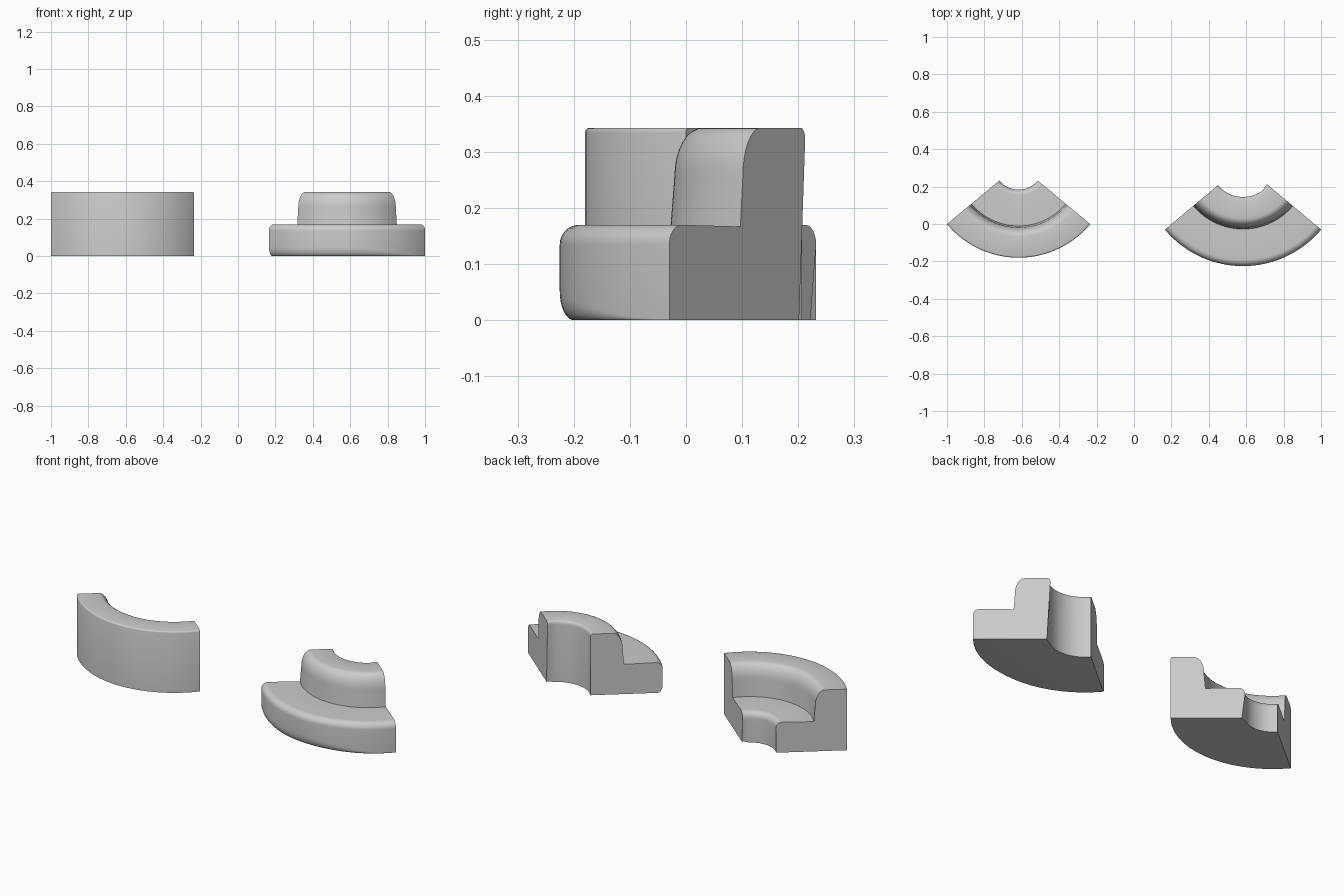
import bpy
import bmesh
import math
from mathutils import Vector

cube = bpy.data.objects.get("Cube")
if cube:
    bpy.data.objects.remove(cube, do_unlink=True)

fabric = bpy.data.materials.new("light_grey_fabric")
fabric.use_nodes = True
GREY = (0.6, 0.6, 0.6, 1)
fabric.diffuse_color = GREY
fabric.node_tree.nodes["Principled BSDF"].inputs["Base Color"].default_value = GREY

SEAT_TOP, BACK_TOP = 0.17, 0.343


def fade(t, start):
    """Smooth ramp from 0 at start to 1 at the end of the sweep."""
    u = max(0, (t - start) / (1 - start))
    return u * u * (3 - 2 * u)


def rounded(corner, before, after, steps=8):
    """Elliptical corner between offsets toward the neighbouring edges."""
    c, b, a = Vector(corner), Vector(before), Vector(after)
    angles = [math.pi / 2 * i / steps for i in range(steps + 1)]
    return [c + b * (1 - math.sin(q)) + a * (1 - math.cos(q)) for q in angles]


def inner_seat_profile(t):
    """Backrest on the outside of the curve, seat on the inside."""
    foot = 0.135 + 0.015 * fade(t, 0.85)
    return ([Vector((foot, 0)), Vector((0.4975, 0))]
            + rounded((0.4975, BACK_TOP), (0, -0.008), (-0.008, 0), 3)
            + rounded((0.335, BACK_TOP), (0.05, 0), (0, -0.085))
            + [Vector((0.328, SEAT_TOP - 0.003))]
            + rounded((0.134, SEAT_TOP), (0.03, 0), (0, -0.035)))


def outer_seat_profile(t):
    """Backrest on the inside of the curve, seat on the outside."""
    end = fade(t, 0.85)
    soft = 1.02 - fade(t, 0.5)
    return ([Vector((0.176 + 0.008 * end, 0))]
            + rounded((0.5445, 0), (-0.025 * soft, 0), (0, 0.05 * soft))
            + rounded((0.5445, SEAT_TOP), (0, -0.035), (-0.035, 0))
            + [Vector((0.347, SEAT_TOP - 0.003))]
            + rounded((0.34, BACK_TOP), (0, -0.085), (-0.05, 0))
            + rounded((0.175 - 0.008 * end, BACK_TOP), (0.012, 0), (0, -0.02), 4))


def sweep(name, centre, half_angle, profile, steps=40):
    """Sweep a profile of (radius, height) around a vertical axis and cap it."""
    bm = bmesh.new()
    rings = []
    for i in range(steps + 1):
        t = i / steps
        a = math.radians(half_angle) * (2 * t - 1)
        rings.append([bm.verts.new((centre[0] + p.x * math.sin(a),
                                    centre[1] - p.x * math.cos(a), p.y))
                      for p in profile(t)])
    n = len(rings[0])
    for r0, r1 in zip(rings, rings[1:]):
        for j in range(n):
            k = (j + 1) % n
            bm.faces.new((r0[j], r0[k], r1[k], r1[j]))
    caps = [bm.faces.new(rings[0]), bm.faces.new(rings[-1])]
    bmesh.ops.recalc_face_normals(bm, faces=bm.faces)
    bmesh.ops.triangulate(bm, faces=caps)
    mesh = bpy.data.meshes.new(name)
    bm.to_mesh(mesh)
    bm.free()
    mesh.materials.append(fabric)
    obj = bpy.data.objects.new(name, mesh)
    bpy.context.collection.objects.link(obj)
    bpy.ops.object.select_all(action='DESELECT')
    obj.select_set(True)
    bpy.context.view_layer.objects.active = obj
    bpy.ops.object.shade_smooth_by_angle(angle=math.radians(35))
    return obj


# Two curved sofa modules: one sits toward the centre, one faces outward
sweep("inward_curved_sofa", (-0.617, 0.3175), 50.3, inner_seat_profile)
sweep("outward_curved_sofa", (0.583, 0.3195), 50.1, outer_seat_profile)
